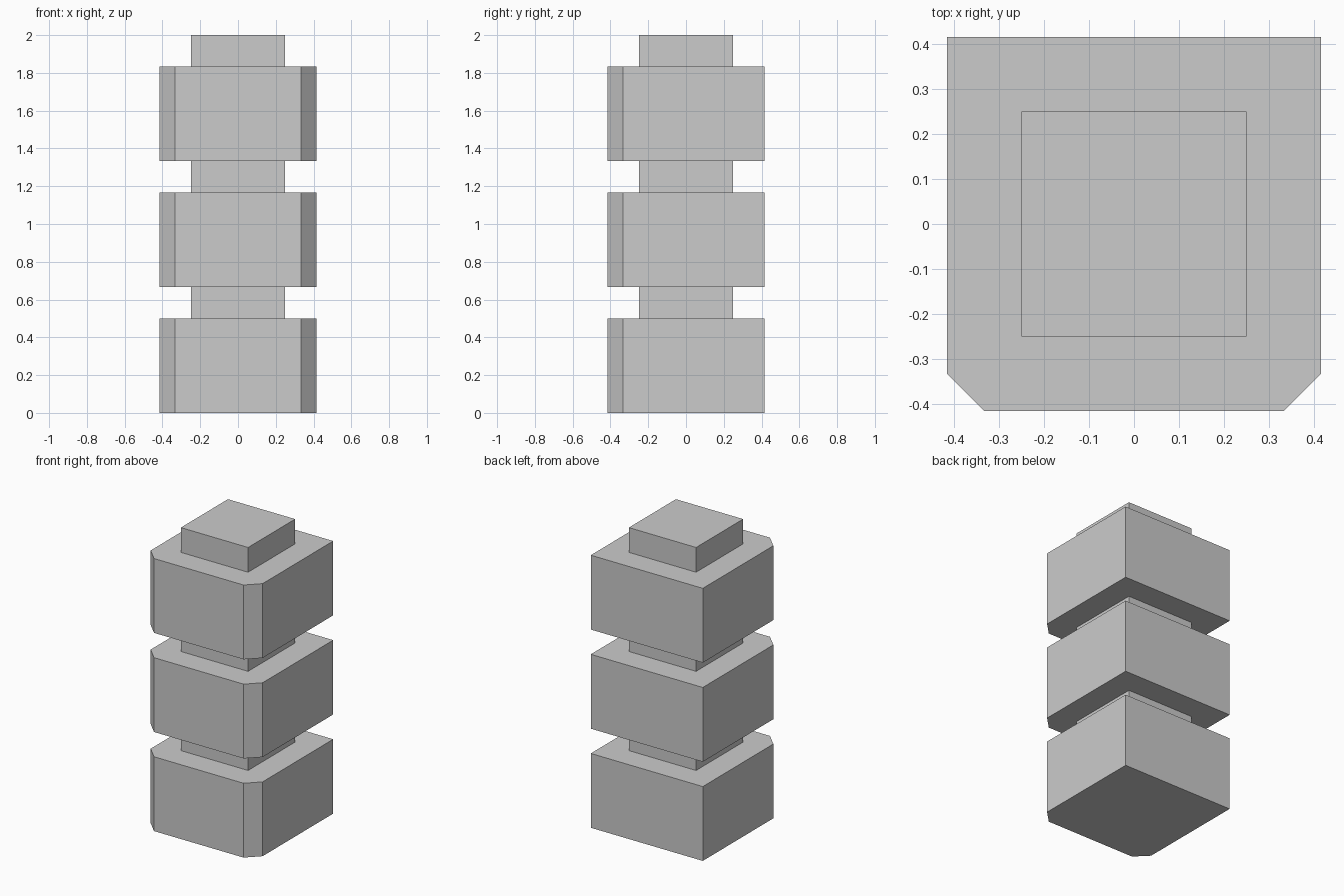
import bpy

if "Cube" in bpy.data.objects:
    bpy.data.objects.remove(bpy.data.objects["Cube"])

BLOCK_H = 0.5        # height of each large block
NECK_H = 1 / 6       # height of each narrow neck
H = 5 / 12           # half width of block
C = 1 / 12           # corner cut
N = 0.25             # half width of neck

# Footprints: block has its two front corners cut, neck is square
BLOCK = [(-H + C, -H), (H - C, -H), (H, -H + C), (H, H), (-H, H), (-H, -H + C)]
NECK = [(-N, -N), (N, -N), (N, N), (-N, N)]


def prism(name, outline, z0, z1):
    """Extrude a counter-clockwise outline from z0 to z1."""
    n = len(outline)
    verts = [(x, y, z) for z in (z0, z1) for x, y in outline]
    faces = [tuple(reversed(range(n))), tuple(range(n, 2 * n))]
    faces += [(i, (i + 1) % n, n + (i + 1) % n, n + i) for i in range(n)]
    mesh = bpy.data.meshes.new(name)
    mesh.from_pydata(verts, [], faces)
    obj = bpy.data.objects.new(name, mesh)
    bpy.context.collection.objects.link(obj)
    return obj


# Three identical tiers, each a block topped by a neck
for i, level in enumerate(("lower", "middle", "upper")):
    z = i * (BLOCK_H + NECK_H)
    prism(f"{level}_block", BLOCK, z, z + BLOCK_H)
    prism(f"{level}_neck", NECK, z + BLOCK_H, z + BLOCK_H + NECK_H)
